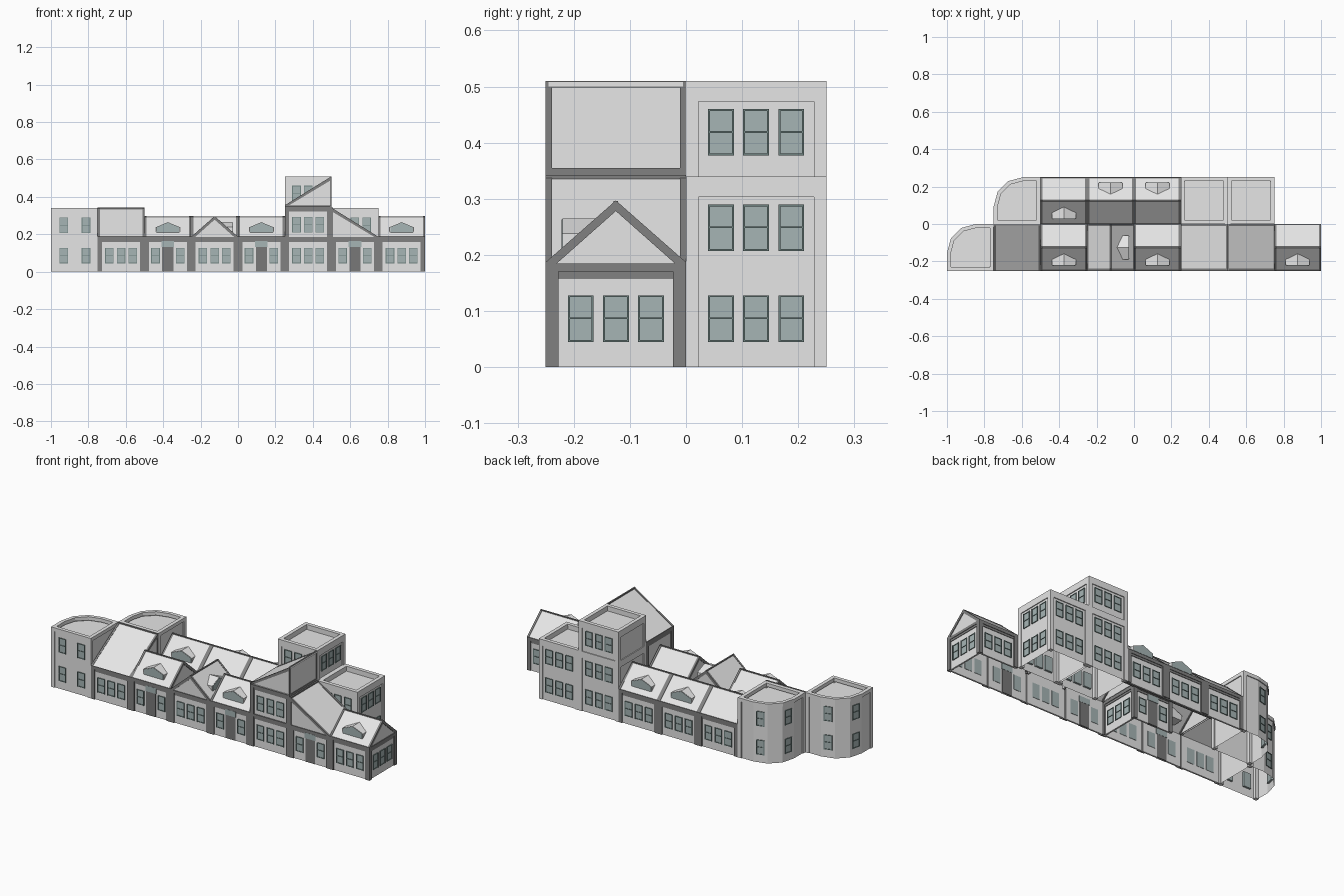
import bpy, bmesh
from math import sin, cos, pi, radians
from mathutils import Matrix, Vector

if "Cube" in bpy.data.objects:
    bpy.data.objects.remove(bpy.data.objects["Cube"], do_unlink=True)

COLOURS = {
    "pale_wall": (0.79, 0.79, 0.79), "pale_roof": (0.83, 0.83, 0.83),
    "dark_trim": (0.22, 0.22, 0.22), "door_grey": (0.19, 0.19, 0.19),
    "window_glass": (0.38, 0.46, 0.46), "window_frame": (0.16, 0.23, 0.22),
}
PART_COLOUR = {
    "walls": "pale_wall", "towers": "pale_wall", "tower_roofs": "pale_wall",
    "gable_walls": "pale_wall", "roofs": "pale_roof", "dormers": "pale_roof",
    "shed_panels": "pale_roof", "roof_trim": "dark_trim", "pilasters": "dark_trim",
    "cornices": "dark_trim", "doors": "door_grey", "panes": "window_glass",
    "window_frames": "window_frame",
}
EAVE, RIDGE, SHED, H = 0.185, 0.295, 0.34, 0.125
RADIUS = 0.155
parts = {name: bmesh.new() for name in PART_COLOUR}


def extrude(part, M, pts, vec, caps=True):
    """Extrude a polygon along a vector."""
    bm = parts[part]
    lo = [bm.verts.new(M @ Vector(p)) for p in pts]
    hi = [bm.verts.new(M @ (Vector(p) + Vector(vec))) for p in pts]
    fs = [bm.faces.new((lo[i - 1], lo[i], hi[i], hi[i - 1])) for i in range(len(pts))]
    if caps:
        fs += [bm.faces.new(lo[::-1]), bm.faces.new(hi)]
    bmesh.ops.recalc_face_normals(bm, faces=fs)


def box(part, M, u0, u1, v0, v1, z0, z1):
    extrude(part, M, [(u0, v0, z0), (u1, v0, z0), (u1, v1, z0), (u0, v1, z0)], (0, 0, z1 - z0))


def cell(col, row, turn=0, z=0.0):
    """Frame of a bay; local -y faces out, turned about z."""
    return (Matrix.Translation((-0.875 + 0.25 * col, row * 0.25 - H, z))
            @ Matrix.Rotation(radians(turn), 4, 'Z'))


def window(M, u, z, v=-0.119):
    w, h, t = 0.023, 0.083, 0.0035
    box("panes", M, u - w, u + w, v - 0.001, v + 0.011, z, z + h)
    for a in (u - w, u + w - t):
        box("window_frames", M, a, a + t, v - 0.005, v, z, z + h)
    for b in (z, z + h - t):
        box("window_frames", M, u - w, u + w, v - 0.004, v, b, b + t)
    box("window_frames", M, u - w, u + w, v - 0.004, v, z + h / 2 - 0.001, z + h / 2 + 0.002)


def facade(M, kind="windows", base=0.0):
    """One storey of wall with pilasters, cornice and openings."""
    top = base + EAVE
    box("walls", M, -0.119, 0.119, -0.119, -0.11, base, top)
    for s in (-1, 1):
        a, b = sorted((s * H, s * 0.102))
        box("pilasters", M, a, b, -H, -0.114, base, top)
    box("cornices", M, -H, H, -H, -0.114, top - 0.015, top)
    box("cornices", M, -0.102, 0.102, -0.122, -0.114, top - 0.027, top - 0.015)
    if kind == "windows":
        for u in (-0.0625, 0, 0.0625):
            window(M, u, base + 0.045)
    elif kind == "door":
        for u in (-0.066, 0.066):
            window(M, u, base + 0.045)
        box("doors", M, -0.03, 0.03, -0.121, -0.108, base, base + 0.133)
        box("panes", M, -0.034, 0.034, -0.123, -0.107, base + 0.133, base + 0.165)


def slope(M, s, top):
    """Pitched sheet with rakes, from the eave at v=-s*H to height top."""
    lo, hi = -s * H, 0 if top == RIDGE else s * H
    e = H - 0.005
    extrude("roofs", M, [(-e, lo, EAVE), (-e, hi, top), (-e, hi, top - 0.008),
                         (-e, lo + s * 0.009, EAVE)], (2 * e, 0, 0))
    for u in (-H, H - 0.011):
        extrude("roof_trim", M, [(u, lo, EAVE + 0.002), (u, hi, top + 0.002),
                                 (u, hi, top - 0.017), (u, lo + s * 0.02, EAVE),
                                 (u, lo, EAVE)], (0.011, 0, 0))
    a, b = sorted((lo, lo + s * 0.005))
    box("roof_trim", M, -H, H, a, b, EAVE - 0.012, EAVE + 0.003)


def gable_roof(M):
    for s in (-1, 1):
        slope(M, s, RIDGE)
    box("roof_trim", M, -H, H, -0.004, 0.004, RIDGE - 0.008, RIDGE + 0.001)
    for u in (-H + 0.004, H - 0.006):
        extrude("gable_walls", M, [(u, -H + 0.004, EAVE), (u, H - 0.004, EAVE),
                                   (u, 0, RIDGE - 0.003)], (0.002, 0, 0))


def shed_roof(M):
    slope(M, 1, SHED)
    for u in (-H + 0.004, H - 0.006):
        extrude("gable_walls", M, [(u, -H + 0.006, EAVE), (u, H - 0.006, EAVE),
                                   (u, H - 0.006, SHED - 0.006)], (0.002, 0, 0))
    # Framed panel closing the high side
    box("shed_panels", M, -H + 0.009, H - 0.009, H - 0.006, H - 0.003, EAVE, SHED - 0.005)
    for u in (-H, H - 0.011):
        box("roof_trim", M, u, u + 0.011, H - 0.008, H, EAVE, SHED)
    for z in (EAVE - 0.01, SHED - 0.01):
        box("roof_trim", M, -H, H, H - 0.008, H, z, z + 0.012)


def dormer(M):
    face = [(-0.064, 0.208), (0.064, 0.208), (0.064, 0.238), (0, 0.265), (-0.064, 0.238)]
    extrude("dormers", M, [(u, -0.095, z) for u, z in face], (0, 0.065, 0))
    extrude("panes", M, [(u * 0.95, -0.097, 0.235 + (z - 0.235) * 0.92) for u, z in face],
            (0, 0.003, 0))


def outline(d, rounded):
    """Bay footprint inset by d, with one corner cut into three facets if asked."""
    e, r, c = H - d, RADIUS - d, H - RADIUS
    pts = [(-e, -e), (e, -e), (e, e)]
    if rounded:
        return pts + [(c * -1 - r * cos(a), c + r * sin(a))
                      for a in [pi / 2 - i * pi / 6 for i in range(4)]]
    return pts + [(-e, e)]


def ring(M, rounded, d, z0, z1):
    outer, inner = outline(0, rounded), outline(d, rounded)
    for i in range(len(outer)):
        quad = [outer[i - 1], outer[i], inner[i], inner[i - 1]]
        extrude("towers", M, [(x, y, z0) for x, y in quad], (0, 0, z1 - z0))


def tower(col, row, storeys, rounded=False):
    """Flat-roofed block with recessed panels and a parapet."""
    M, top = cell(col, row), 0.17 * storeys
    band = 0.02 if rounded else 0.037
    extrude("towers", M, [(x, y, 0) for x, y in outline(0.005, rounded)], (0, 0, top - 0.01), False)
    ring(M, rounded, 0.021, top - band, top)
    if storeys == 3:
        ring(M, rounded, 0.01, SHED - band, SHED)
    extrude("tower_roofs", M, [(x, y, top - 0.032) for x, y in outline(0.006, rounded)],
            (0, 0, 0.004))
    for sx, sy in ((-1, -1), (1, -1), (1, 1), (-1, 1)):
        if not (rounded and (sx, sy) == (-1, 1)):
            x, y = sorted((sx * H, sx * 0.103)), sorted((sy * H, sy * 0.103))
            box("towers", M, *x, *y, 0, top - 0.01)


# Towers
tower(0, 0, 2, True)
tower(1, 1, 2, True)
tower(5, 1, 3)
tower(6, 1, 2)
for floor in (0.045, 0.207):
    for u in (-0.056, 0.0625):
        window(cell(0, 0), u, floor, -0.12)
    # Windows on the first and last facet of each cut corner
    for col, row in ((0, 0), (1, 1)):
        pivot = cell(col, row) @ Matrix.Translation((RADIUS - H, H - RADIUS, 0))
        for turn in (195, 255):
            window(pivot @ Matrix.Rotation(radians(turn), 4, 'Z'), 0, floor,
                   0.005 - RADIUS * cos(pi / 12))
for col, floors in ((5, (0.045, 0.207, 0.377)), (6, (0.045, 0.207))):
    for turn in (0, 90, 180):
        for floor in floors:
            for u in (-0.0625, 0, 0.0625):
                window(cell(col, 1, turn), u, floor, -0.12)

# Ground-floor walls
for col, kind in enumerate(("windows", "door", "windows", "door", "windows", "door", "windows"), 1):
    facade(cell(col, 0), kind)
for col in (2, 3, 4):
    facade(cell(col, 1, 180))
facade(cell(3, 0, 90))
facade(cell(3, 0, 180), "door")
for turn in (90, 180):
    facade(cell(7, 0, turn))

# Upper storey of the raised front bay
facade(cell(5, 0), "windows", 0.165)
for turn in (-90, 90):
    facade(cell(5, 0, turn), "plain", 0.165)

# Roofs and dormers
for col, row, turn in ((2, 0, 0), (3, 0, 90), (4, 0, 0), (7, 0, 0),
                       (2, 1, 0), (3, 1, 180), (4, 1, 180)):
    gable_roof(cell(col, row, turn))
    dormer(cell(col, row, turn))
shed_roof(cell(1, 0))
shed_roof(cell(6, 0, 90))
shed_roof(cell(5, 0, -90, 0.168))

# Materials and objects
mats = {}
for name, rgb in COLOURS.items():
    m = bpy.data.materials.new(name)
    m.use_nodes = True
    m.diffuse_color = (*rgb, 1)
    m.node_tree.nodes["Principled BSDF"].inputs["Base Color"].default_value = (*rgb, 1)
    mats[name] = m
for name, bm in parts.items():
    me = bpy.data.meshes.new(name)
    bm.to_mesh(me)
    bm.free()
    me.materials.append(mats[PART_COLOUR[name]])
    bpy.context.collection.objects.link(bpy.data.objects.new(name, me))
